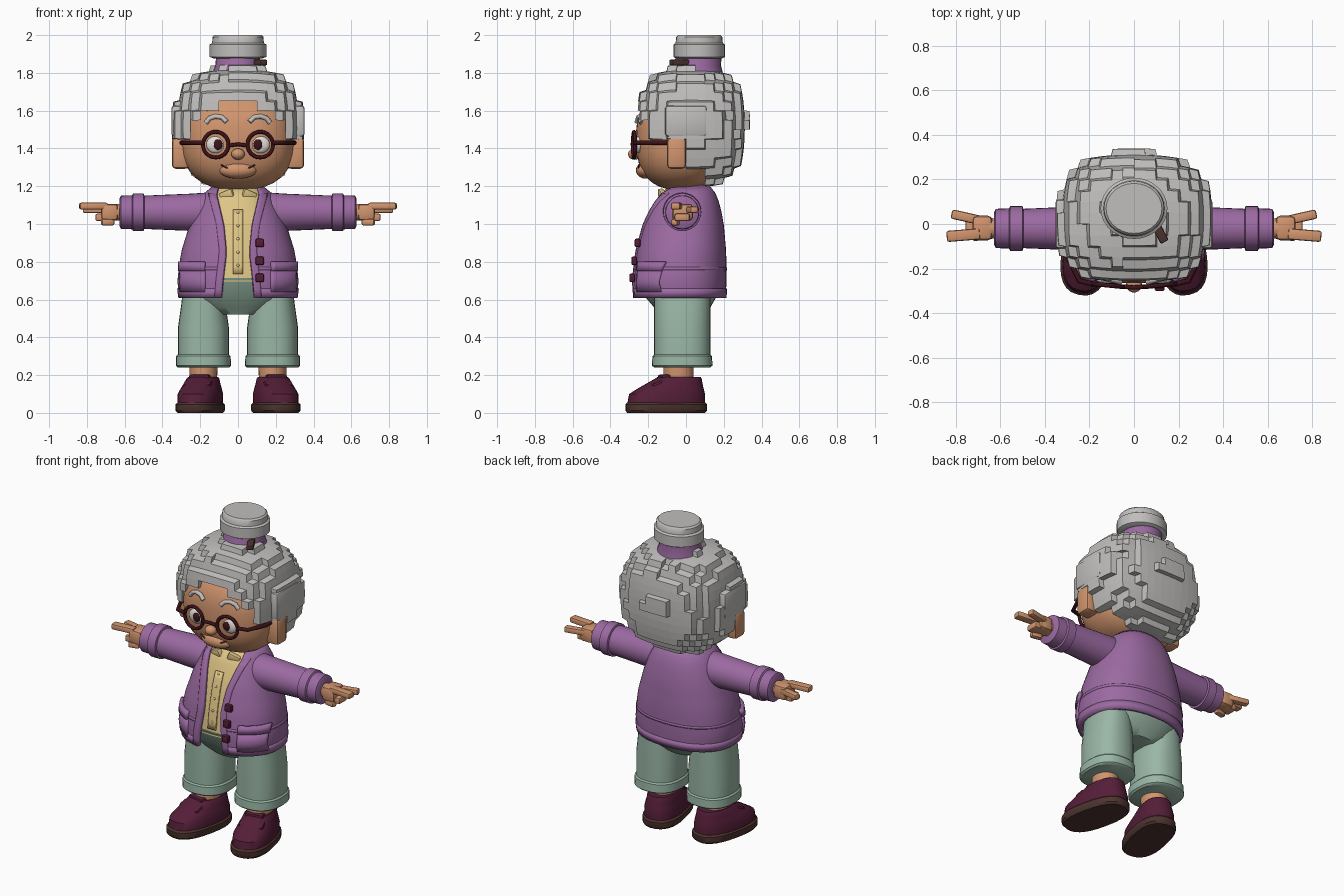
import bpy, bmesh, math
from math import sin, cos, pi
from mathutils import Matrix, Vector, noise

cube = bpy.data.objects.get("Cube")
if cube:
    bpy.data.objects.remove(cube)


def material(name, rgb):
    m = bpy.data.materials.new(name)
    m.use_nodes = True
    m.diffuse_color = (*rgb, 1)
    m.node_tree.nodes["Principled BSDF"].inputs["Base Color"].default_value = (*rgb, 1)
    return m


GREY = material("grey_hair", (.53, .52, .51))
SKIN = material("skin", (.64, .30, .155))
PURPLE = material("purple_wool", (.33, .145, .36))
GREEN = material("sage_cloth", (.32, .47, .38))
YELLOW = material("cream_shirt", (.74, .56, .24))
MAROON = material("maroon_leather", (.09, .013, .04))
BROWN = material("brown_sole", (.075, .034, .028))
FRAME = material("dark_frame", (.045, .006, .01))
WHITE = material("eye_white", (.75, .72, .68))


def finish(name, bm, mat, angle=40, smooth=True):
    bmesh.ops.recalc_face_normals(bm, faces=bm.faces)
    me = bpy.data.meshes.new(name)
    bm.to_mesh(me)
    bm.free()
    me.materials.append(mat)
    if smooth:
        me.shade_smooth()
        me.set_sharp_from_angle(angle=math.radians(angle))
    ob = bpy.data.objects.new(name, me)
    bpy.context.collection.objects.link(ob)
    return ob


def power(v, p):
    return math.copysign(abs(v) ** (2 / p), v)


def grid(bm, rows, closed):
    for low, high in zip(rows, rows[1:]):
        n = len(low)
        for j in range(n if closed else n - 1):
            k = (j + 1) % n
            bm.faces.new((low[j], low[k], high[k], high[j]))


def loft(name, rings, mat, p=2, matrix=Matrix(), n=28):
    """Closed stack of rings, each (z, rx, ry, centre y)."""
    bm = bmesh.new()
    rows = [[bm.verts.new(matrix @ Vector((rx * power(sin(2*pi*j/n), p),
             cy - ry * power(cos(2*pi*j/n), p), z))) for j in range(n)]
            for z, rx, ry, cy in rings]
    grid(bm, rows, True)
    bm.faces.new(rows[0])
    bm.faces.new(rows[-1])
    return finish(name, bm, mat)


def box(name, centre, size, mat, bevel=.01, turn=Matrix()):
    bm = bmesh.new()
    bmesh.ops.create_cube(bm, size=1, matrix=Matrix.Translation(centre) @ turn @ Matrix.Diagonal((*size, 1)))
    if bevel:
        bmesh.ops.bevel(bm, geom=bm.edges[:], offset=bevel, segments=2, affect='EDGES', profile=.5)
    return finish(name, bm, mat)


def ball(name, centre, radii, mat, p=2, n=24):
    bm = bmesh.new()
    bmesh.ops.create_uvsphere(bm, u_segments=n, v_segments=n // 2, radius=1)
    for v in bm.verts:
        f = sum(abs(c) ** p for c in v.co) ** (1 / p)
        v.co = Vector(centre) + Vector(c / f * r for c, r in zip(v.co, radii))
    return finish(name, bm, mat, 60)


def tube(name, points, radius, mat):
    cu = bpy.data.curves.new(name, 'CURVE')
    cu.dimensions = '3D'
    cu.bevel_depth = radius
    cu.bevel_resolution = 2
    cu.use_fill_caps = True
    sp = cu.splines.new('POLY')
    sp.points.add(len(points) - 1)
    for pt, co in zip(sp.points, points):
        pt.co = (*co, 1)
    cu.materials.append(mat)
    bpy.context.collection.objects.link(bpy.data.objects.new(name, cu))


# Torso profile: height, half width, half depth, centre y, half opening
TORSO = [(.61, .30, .235, -.035, .085), (.70, .312, .24, -.035, .078), (.85, .292, .23, -.027, .06),
         (1.0, .245, .205, -.015, .075), (1.1, .205, .175, -.005, .10), (1.165, .165, .145, 0, .115),
         (1.20, .12, .105, .01, .1)]
P = 2.3


def torso(z):
    for a, b in zip(TORSO, TORSO[1:]):
        if z <= b[0]:
            t = (z - a[0]) / (b[0] - a[0])
            return [u + (v - u) * t for u, v in zip(a, b)][1:]
    return TORSO[-1][1:]


def angle_at(x, z):
    return math.asin(min(1, x / torso(z)[0]) ** (P / 2))


def patch(name, zs, span, mat, scale=1., thick=.02, n=40, side=1):
    """Curved panel following the torso between two angles at each height."""
    bm = bmesh.new()
    rows = []
    for z in zs:
        rx, ry, cy, _ = torso(z)
        lo, hi = span(z)
        angles = [lo + (hi - lo) * j / n for j in range(n + 1)]
        rows.append([bm.verts.new((side * scale * rx * power(sin(a), P),
                                   cy - scale * ry * power(cos(a), P), z)) for a in angles])
    grid(bm, rows, False)
    ob = finish(name, bm, mat)
    mod = ob.modifiers.new("thickness", 'SOLIDIFY')
    mod.thickness, mod.offset = thick, 0
    return ob


def opening(z):
    a = angle_at(torso(z)[3], z)
    return a, 2 * pi - a


# Cardigan, shirt and hips
heights = [.61 + .59 * i / 14 for i in range(15)]
patch("cardigan", heights, opening, PURPLE)
patch("cardigan_hem", [.61, .66], opening, PURPLE, 1.02)
patch("cardigan_fold", [.755, .77], opening, PURPLE, 1.01)
loft("cardigan_lining", [(z, torso(.62)[0] * .95, .2, -.02) for z in (.635, .65)], PURPLE, P)
loft("shirt", [(z, torso(z)[0] * .94, torso(z)[1] * .94, torso(z)[2]) for z in heights[2:]], YELLOW, P)
loft("hips", [(.52, .12, .12, -.02), (.56, .24, .15, -.02), (.63, .27, .2, -.03), (.715, .29, .231, -.035)], GREEN, P)
patch("shirt_placket", heights[3:12], lambda z: (-angle_at(.028, z), angle_at(.028, z)), YELLOW, .96, .012, 4)
for i in range(5):
    z = .78 + i * .07
    ball(f"shirt_button_{i}", (0, torso(z)[2] - torso(z)[1] * .97, z), (.009, .008, .009), YELLOW, n=10)
for i, z in enumerate((.715, .805, .9)):
    box(f"cardigan_button_{i}", (.115, torso(z)[2] - torso(z)[1] - .012, z), (.045, .03, .045), MAROON, .008)
for s, tag in ((1, "left"), (-1, "right")):
    edge = lambda z: (angle_at(torso(z)[3], z), angle_at(min(torso(z)[3] + .035, torso(z)[0]), z))
    patch(tag + "_cardigan_trim", heights[:-1], edge, PURPLE, 1.025, .02, 4, s)
    wide = lambda z: (angle_at(.165, z), angle_at(.29, z))
    patch(tag + "_pocket", [.64, .69, .75], wide, PURPLE, 1.04, .02, 10, s)
    patch(tag + "_pocket_flap", [.75, .80], wide, PURPLE, 1.06, .025, 10, s)
    box(tag + "_shirt_collar", (s * .06, -.125, 1.155), (.075, .03, .045), YELLOW, .008,
        Matrix.Rotation(s * .4, 4, 'Y') @ Matrix.Rotation(s * .3, 4, 'Z'))

    # Sleeve and turned cuff
    arm = Matrix.Translation((0, -.02, 1.062)) @ Matrix.Rotation(s * pi / 2, 4, 'Y')
    loft(tag + "_sleeve", [(x, r, r, 0) for x, r in ((.08, .09), (.16, .105), (.24, .099), (.5, .088))], PURPLE, matrix=arm)
    loft(tag + "_cuff", [(x, r, r, 0) for x, r in ((.495, .085), (.50, .1), (.555, .1), (.56, .09), (.62, .088), (.628, .07))],
         PURPLE, matrix=arm)

    # Hand with two long spread fingers, curled fingers and thumb
    loft(tag + "_wrist", [(.6, .04, .04, 0), (.66, .045, .05, 0)], SKIN, matrix=arm)
    box(tag + "_palm", (s * .68, -.018, 1.062), (.09, .11, .09), SKIN, .02)
    for k, (c, size, yaw) in enumerate((((.765, -.05, 1.095), (.15, .05, .036), -.08),
                                        ((.75, .03, 1.075), (.14, .042, .036), .22),
                                        ((.725, -.02, 1.035), (.06, .08, .04), 0),
                                        ((.69, -.055, 1.01), (.07, .035, .035), -.2))):
        box(f"{tag}_finger_{k}", (s * c[0], c[1], c[2]), size, SKIN, .01, Matrix.Rotation(s * yaw, 4, 'Z'))

    # Trouser leg, turn-up, ankle
    leg = Matrix.Translation((s * .183, -.02, 0))
    loft(tag + "_trouser_leg", [(.27, .135, .15, 0), (.45, .135, .15, 0), (.57, .118, .15, 0), (.64, .11, .15, 0)],
         GREEN, 2.4, leg)
    loft(tag + "_turn_up", [(.24, .135, .148, 0), (.25, .146, .16, 0), (.30, .144, .158, 0), (.312, .132, .146, 0)],
         GREEN, 2.4, leg)
    loft(tag + "_ankle", [(.1, .07, .08, -.02), (.26, .075, .08, -.02)], SKIN, matrix=leg)

    # Shoe
    foot = Matrix.Translation((s * .2, -.105, 0)) @ Matrix.Rotation(s * .22, 4, 'Z')
    loft(tag + "_sole", [(0, .108, .208, 0), (.012, .118, .218, 0), (.045, .118, .218, 0), (.055, .108, .208, 0)],
         BROWN, 2.5, foot)
    loft(tag + "_shoe", [(.05, .11, .208, 0), (.10, .11, .203, .005), (.13, .1, .175, .025), (.155, .09, .15, .045),
                         (.18, .083, .125, .065), (.19, .075, .115, .07)], MAROON, 2.4, foot)
    box(tag + "_shoe_strap", foot @ Vector((0, -.06, .15)), (.15, .06, .03), MAROON, .01,
        Matrix.Rotation(s * .22, 4, 'Z') @ Matrix.Rotation(.4, 4, 'X'))
    box(tag + "_shoe_tongue", foot @ Vector((0, -.01, .185)), (.11, .05, .035), MAROON, .01,
        Matrix.Rotation(s * .22, 4, 'Z'))

# Head and neck
HC, HR, HP = (0, -.03, 1.45), (.3, .235, .27), 2.5


def face_y(x, z):
    rest = 1 - abs(x / HR[0]) ** HP - abs((z - HC[2]) / HR[2]) ** HP
    return HC[1] - HR[1] * max(rest, 0) ** (1 / HP)


ball("head", HC, HR, SKIN, HP, 40)
loft("neck", [(1.1, .09, .085, 0), (1.24, .085, .08, 0)], SKIN)
ball("nose", (0, -.272, 1.37), (.036, .035, .03), SKIN)
ball("muzzle", (0, -.215, 1.285), (.1, .05, .045), SKIN)
tube("mouth", [(x / 100, face_y(x / 100, 1.3) - .012, 1.285 + .00035 * x * x) for x in range(-9, 10, 2)], .004, BROWN)

# Blocky hair: cells inside a rounded form, cut away around the face
C, R, Q, STEP = Vector((0, .025, 1.515)), (.35, .30, .325), 2.4, .05


def depth(v):
    return sum(abs((a - c) / r) ** Q for a, c, r in zip(v, C, R)) ** (1 / Q)


def in_hair(key):
    v = Vector(((key[0] + .5) * STEP, (key[1] + .5) * STEP, 1.2 + (key[2] + .5) * STEP))
    if depth(v) + .07 * noise.noise(v * 8) > 1:
        return False
    x = abs(v.x)
    if v.y < 0:
        line = 1.65 if x < .1 else 1.62 if x < .18 else 1.54 if x < .23 else 1.46
        return v.z > line
    return v.z > (1.3 if v.y < .1 else 1.22)


bm = bmesh.new()
cells = {(i, j, k) for i in range(-9, 9) for j in range(-9, 9) for k in range(16) if in_hair((i, j, k))}
corners = {}


def corner(key):
    if key not in corners:
        v = Vector((key[0] * STEP, key[1] * STEP, 1.2 + key[2] * STEP))
        f = depth(v)
        if f > .85:
            v = C + (v - C) * (1 + .45 * (1 / f - 1))
        corners[key] = bm.verts.new(v)
    return corners[key]


for cell in cells:
    for axis in range(3):
        for d in (0, 1):
            near = list(cell)
            near[axis] += 2 * d - 1
            if tuple(near) in cells:
                continue
            quad = []
            for a, b in ((0, 0), (1, 0), (1, 1), (0, 1)):
                key = list(cell)
                key[axis] += d
                key[(axis + 1) % 3] += a
                key[(axis + 2) % 3] += b
                quad.append(corner(tuple(key)))
            bm.faces.new(quad)
finish("hair", bm, GREY, smooth=False)

# Bun with band and pin
bun = Matrix.Translation((0, .06, 0))
loft("bun_band", [(1.78, .14, .14, 0), (1.84, .12, .125, .0), (1.9, .115, .12, .01)], PURPLE, matrix=bun)
loft("bun", [(1.875, .125, .12, .01), (1.885, .15, .137, .01), (1.95, .15, .137, .01), (1.958, .137, .125, .01),
             (1.99, .135, .122, .01), (2.0, .125, .112, .01)], GREY, matrix=bun)
box("bun_pin", (.1, -.01, 1.855), (.04, .16, .03), BROWN, .006, Matrix.Rotation(.5, 4, 'Z'))

# Ears, side locks, eyes, glasses and brows
for s, tag in ((1, "left"), (-1, "right")):
    box(tag + "_ear", (s * .305, -.05, 1.375), (.09, .1, .165), SKIN, .02)
    box(tag + "_side_lock", (s * .325, 0, 1.545), (.055, .22, .165), GREY, .015)
    x, z = s * .118, 1.42
    ball(tag + "_eye", (x, face_y(x, z) + .005, z), (.05, .02, .045), WHITE)
    ball(tag + "_iris", (x - s * .012, face_y(x, z) - .01, z), (.024, .012, .028), FRAME)
    bpy.ops.mesh.primitive_torus_add(location=(x, -.275, z), rotation=(pi / 2, 0, s * .1), major_radius=.068,
                                     minor_radius=.01, major_segments=28, minor_segments=8)
    rim = bpy.context.object
    rim.name = tag + "_glasses_rim"
    rim.data.materials.append(FRAME)
    rim.data.shade_smooth()
    tube(tag + "_glasses_arm", [(s * .18, -.27, 1.43), (s * .245, -.255, 1.43), (s * .29, -.16, 1.43), (s * .3, -.08, 1.43)],
         .012, FRAME)
    brow = [(.06, 1.54), (.085, 1.565), (.12, 1.57), (.15, 1.56), (.17, 1.535)]
    tube(tag + "_eyebrow", [(s * a, face_y(a, b) - .003, b) for a, b in brow], .013, GREY)
tube("glasses_bridge", [(-.052, -.28, 1.415), (0, -.285, 1.422), (.052, -.28, 1.415)], .01, FRAME)
